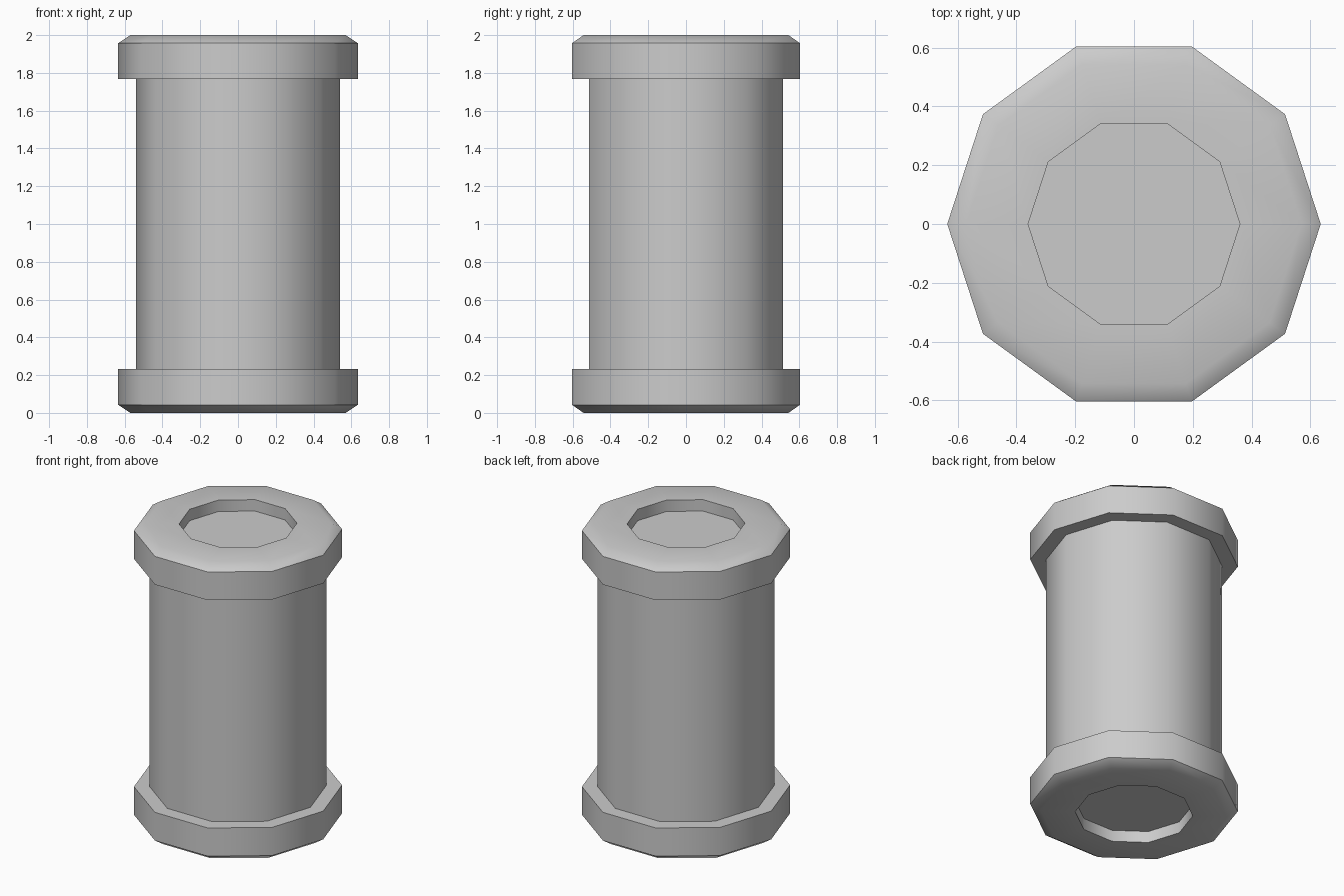
import bpy, bmesh, math

if "Cube" in bpy.data.objects:
    bpy.data.objects.remove(bpy.data.objects["Cube"])

SIDES = 10
TOP = 2.0


def lathe(name, profile, floor=False):
    """Spin an (r, z) profile into a ten-sided part; optionally fill the last ring."""
    bm = bmesh.new()
    rings = []
    for r, z in profile:
        rings.append([bm.verts.new((r * math.cos(math.tau * i / SIDES),
                                    r * math.sin(math.tau * i / SIDES), z))
                      for i in range(SIDES)])
    for lo, hi in zip(rings, rings[1:]):
        for i in range(SIDES):
            j = (i + 1) % SIDES
            bm.faces.new((lo[i], lo[j], hi[j], hi[i]))
    if floor:
        bm.faces.new(rings[-1])
        if profile[0][1] > profile[-1][1]:  # mirrored cap: turn faces outward
            bmesh.ops.reverse_faces(bm, faces=[f for f in bm.faces])
            bm.faces.ensure_lookup_table()
            
    mesh = bpy.data.meshes.new(name)
    bm.to_mesh(mesh)
    bm.free()
    ob = bpy.data.objects.new(name, mesh)
    bpy.context.collection.objects.link(ob)
    # smooth facets and chamfers, sharp rims
    bpy.ops.object.select_all(action='DESELECT')
    ob.select_set(True)
    bpy.context.view_layer.objects.active = ob
    bpy.ops.object.shade_smooth_by_angle(angle=math.radians(40))
    wn = ob.modifiers.new("weighted_normals", 'WEIGHTED_NORMAL')
    wn.keep_sharp = True
    return ob


# Cap outline, measured as depth from its outer end: ledge, rim, chamfer, recess
cap = [(0.54, 0.233), (0.635, 0.233), (0.635, 0.043),
       (0.57, 0.0), (0.36, 0.0), (0.36, 0.077)]

lathe("body", [(0.54, 0.233), (0.54, TOP - 0.233)])
lathe("top_cap", [(r, TOP - d) for r, d in cap], floor=True)
lathe("bottom_cap", [(r, d) for r, d in cap], floor=True)
